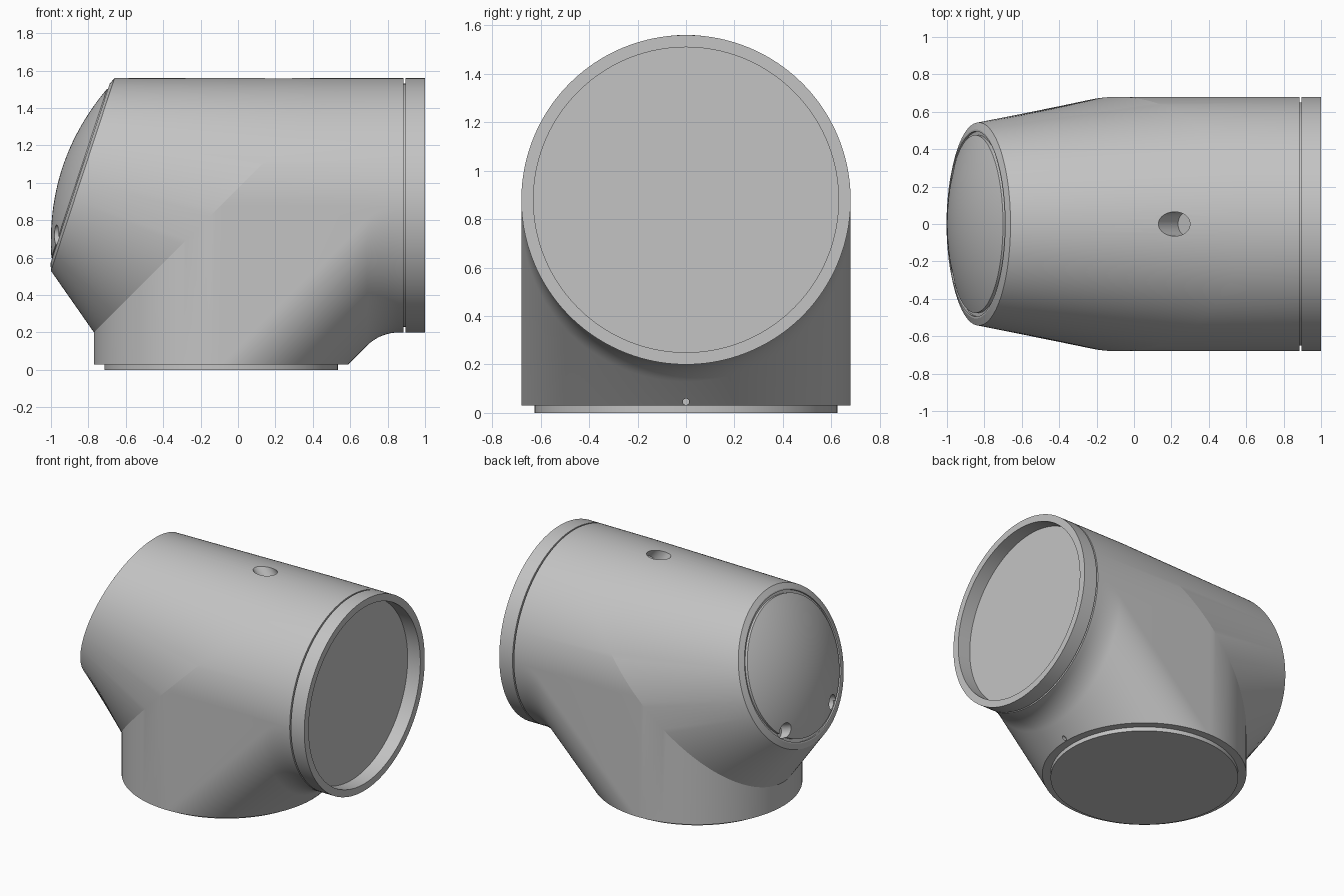
import bpy, bmesh
from math import sin, cos, tan, pi, radians
from mathutils import Vector, Matrix

cube = bpy.data.objects.get("Cube")
if cube:
    bpy.data.objects.remove(cube, do_unlink=True)

N = 80                      # steps per half turn
R = 0.68                    # pipe radius
CX, CZ, BASE = -0.09, 0.88, 0.03   # axes of the two pipes, lower rim height
END = 0.76                  # where the slanted throat meets the horizontal pipe

# Tilted end frame
CENTRE = Vector((-0.83, 0, 1.045))
UP = Vector((0.313, 0, 0.95)).normalized()
OUT = Vector((-UP.z, 0, UP.x))
SIDE = Vector((0, 1, 0))
CAP_R = 0.543

grey = bpy.data.materials.new("plain grey")
grey.use_nodes = True
colour = (0.55, 0.55, 0.55, 1)
grey.diffuse_color = colour
grey.node_tree.nodes["Principled BSDF"].inputs["Base Color"].default_value = colour


def angles(a, b):
    steps = round((b - a) / 180 * N)
    return [radians(a + (b - a) * i / steps) for i in range(steps + 1)]


def skin(bm, rows):
    """Join successive rows of points with quads."""
    rows = [[bm.verts.new(p) for p in row] for row in rows]
    for low, high in zip(rows, rows[1:]):
        for i in range(len(low) - 1):
            bm.faces.new((low[i], low[i + 1], high[i + 1], high[i]))


def fill(bm, points):
    bm.faces.new([bm.verts.new(p) for p in points])


def finish(bm, name):
    bmesh.ops.remove_doubles(bm, verts=bm.verts, dist=0.0002)
    bmesh.ops.recalc_face_normals(bm, faces=bm.faces)
    mesh = bpy.data.meshes.new(name)
    bm.to_mesh(mesh)
    bm.free()
    mesh.materials.append(grey)
    obj = bpy.data.objects.new(name, mesh)
    bpy.context.collection.objects.link(obj)
    return obj


def activate(obj):
    bpy.ops.object.select_all(action="DESELECT")
    obj.select_set(True)
    bpy.context.view_layer.objects.active = obj


def drill(targets, start, end, radius):
    """Cut a round hole between two points."""
    start, end = Vector(start), Vector(end)
    axis = end - start
    spin = axis.to_track_quat("Z", "Y").to_matrix().to_4x4()
    bm = bmesh.new()
    bmesh.ops.create_cone(bm, cap_ends=True, segments=80, radius1=radius, radius2=radius,
                          depth=axis.length,
                          matrix=Matrix.Translation((start + end) / 2) @ spin)
    cutter = finish(bm, "hole_cutter")
    cutter.hide_render = True
    for target in targets:
        mod = target.modifiers.new("hole", "BOOLEAN")
        mod.operation, mod.solver, mod.object = "DIFFERENCE", "EXACT", cutter
        activate(target)
        bpy.ops.object.modifier_apply(modifier=mod.name)
    bpy.data.objects.remove(cutter, do_unlink=True)


def floor_ring(r, z, turn):
    return [(CX + r * cos(a), r * sin(a), z) for a in turn]


def pipe_ring(r, x, turn):
    return [(x, r * sin(a), CZ + r * cos(a)) for a in turn]


def mitre(turn):
    return [(CX + R * cos(a), R * sin(a), CZ + R * cos(a)) for a in turn]


def tilted_ring(r, h, turn):
    return [CENTRE + OUT * h + UP * r * cos(a) + SIDE * r * sin(a) for a in turn]


# Body: elbow of two pipes with a slanted throat
full, right, left = angles(0, 360), angles(-90, 90), angles(90, 270)
reach = 0.1
bend = reach / tan(pi / 8)
fillet = [(END + reach - bend * sin(a), bend * (cos(a) - 1))
          for a in (pi / 4 * (1 - i / 12) for i in range(13))]

bm = bmesh.new()
skin(bm, [floor_ring(R, BASE, left), mitre(left)])
skin(bm, [floor_ring(R, BASE, right)] +
     [[(x, R * sin(a), CZ - R * cos(a) + z) for a in right] for x, z in fillet])
skin(bm, [mitre(right), pipe_ring(R, END + reach, right)])
for y in (-R, R):           # flat cheeks between the pipes
    fill(bm, [(CX, y, BASE)] + [(x, y, CZ + z) for x, z in fillet] + [(CX, y, CZ)])

# Narrowing nose towards the tilted end
skin(bm, [mitre(full), tilted_ring(CAP_R, 0, full)])
fill(bm, tilted_ring(CAP_R, 0, full[:-1]))

# Open end with a thin groove and a recessed disc
collar = [(R, END + reach), (R, 0.885), (0.65, 0.885), (0.65, 0.895),
          (R, 0.895), (R, 1.0), (0.63, 1.0), (0.63, 0.9)]
skin(bm, [pipe_ring(r, x, full) for r, x in collar])
fill(bm, pipe_ring(0.63, 0.9, full[:-1]))

# Foot plug
skin(bm, [floor_ring(r, z, full) for r, z in ((R, BASE), (0.625, BASE), (0.625, 0))])
fill(bm, floor_ring(0.625, 0, full[:-1]))
body = finish(bm, "elbow_body")

# Domed cap with bevelled rim and a gap around the dome
bm = bmesh.new()
dome_r, dome_low, dome_high = 0.475, 0.02, 0.115
profile = [(0.54, -0.1), (CAP_R, 0), (0.505, 0.015), (0.495, 0.015),
           (0.495, 0.002), (dome_r, 0.002)]
for i in range(24):
    t = 1 - i / 24
    profile.append((dome_r * t, dome_low + (dome_high - dome_low) * (1 - t * t)))
skin(bm, [tilted_ring(r, h, full) for r, h in profile])
fill(bm, tilted_ring(*profile[0], full[:-1]))
fill(bm, tilted_ring(*profile[-1], full[:-1]))
cap = finish(bm, "domed_cap")

# Slanted hole on top, drain slot at the foot, two cap notches
mouth, slant = Vector((0.215, 0, CZ + R)), Vector((0.64, 0, -0.77))
drill([body], mouth - slant * 0.2, mouth + slant * 0.11, 0.065)
drill([body], (0.55, 0, 0.046), (0.66, 0, 0.046), 0.013)
for y in (-0.265, 0.265):
    spot = CENTRE - UP * 0.35 + SIDE * y
    drill([body, cap], spot + OUT * 0.2, spot - OUT * 0.04, 0.05)

for obj in (body, cap):
    activate(obj)
    bpy.ops.object.shade_smooth_by_angle(angle=radians(6))
